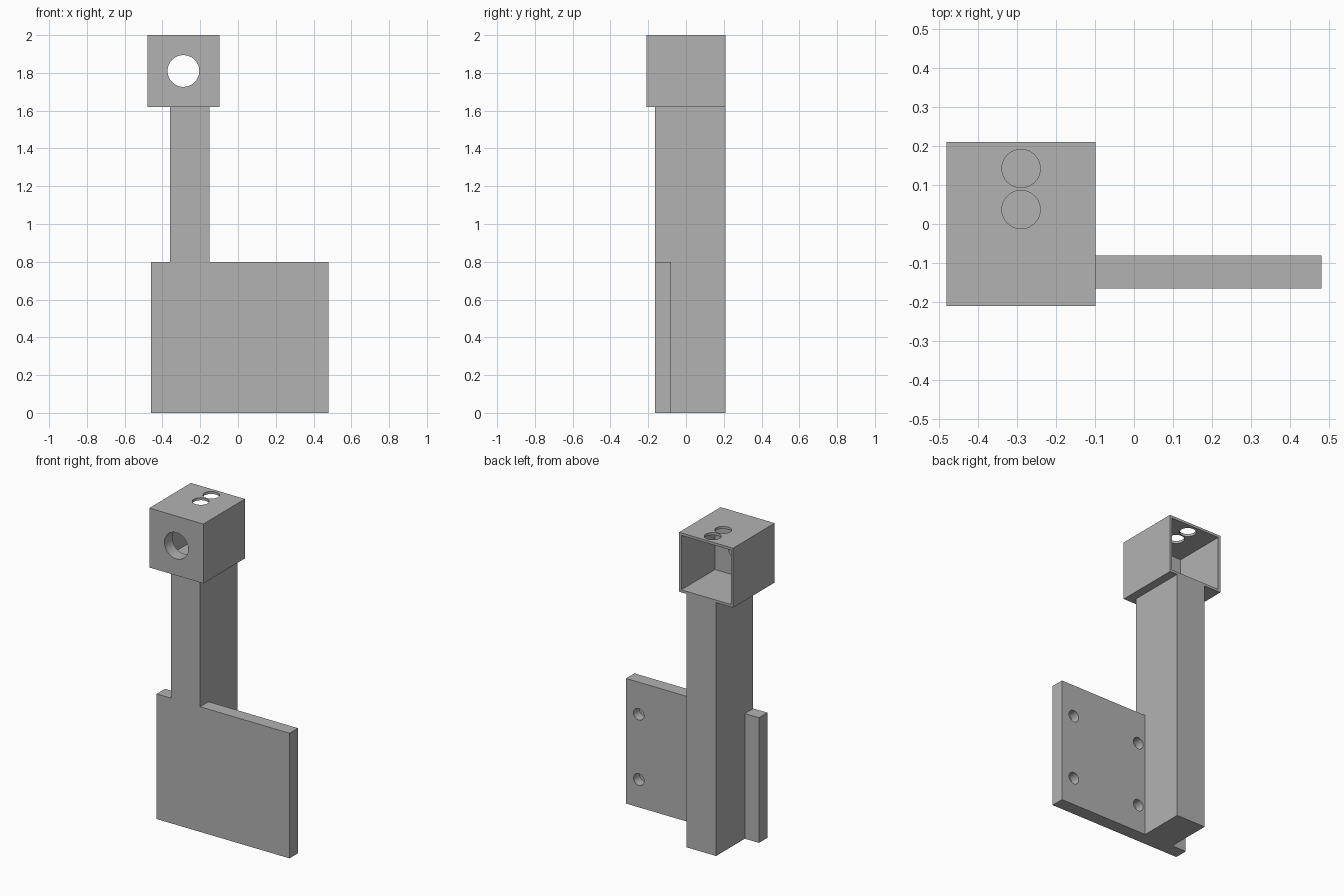
import bpy, math
from mathutils import Vector

old = bpy.data.objects.get("Cube")
if old:
    bpy.data.objects.remove(old, do_unlink=True)

# Single plain grey
grey = bpy.data.materials.new("plain_grey")
grey.use_nodes = True
colour = (0.448, 0.448, 0.448, 1)
grey.diffuse_color = colour
bsdf = next(n for n in grey.node_tree.nodes if n.type == 'BSDF_PRINCIPLED')
bsdf.inputs["Base Color"].default_value = colour
bsdf.inputs["Roughness"].default_value = 0.7


def box(name, low, high):
    """Box between two opposite corners."""
    low, high = Vector(low), Vector(high)
    bpy.ops.mesh.primitive_cube_add(size=1, location=(low + high) / 2)
    ob = bpy.context.object
    ob.name = name
    ob.scale = high - low
    bpy.ops.object.transform_apply(location=True, rotation=False, scale=True)
    ob.data.materials.append(grey)
    return ob


def rod(name, centre, radius, length, along_y=True):
    """Round cutter along y or z."""
    bpy.ops.mesh.primitive_cylinder_add(
        vertices=48, radius=radius, depth=length, location=centre,
        rotation=(math.pi / 2 if along_y else 0, 0, 0))
    ob = bpy.context.object
    ob.name = name
    ob.data.materials.append(grey)
    return ob


def combine(target, other, operation='DIFFERENCE'):
    """Apply a boolean and discard the helper."""
    other.hide_render = True
    mod = target.modifiers.new("combine", 'BOOLEAN')
    mod.operation = operation
    mod.solver = 'EXACT'
    mod.object = other
    bpy.context.view_layer.objects.active = target
    bpy.ops.object.modifier_apply(modifier=mod.name)
    bpy.data.objects.remove(other, do_unlink=True)


def finish(ob):
    bpy.ops.object.select_all(action='DESELECT')
    ob.select_set(True)
    bpy.context.view_layer.objects.active = ob
    bpy.ops.object.shade_smooth_by_angle(angle=math.radians(30))


# Column with the mounting plate flush with its front
stand = box("column_and_plate", (-0.36, -0.165, 0), (-0.152, 0.21, 1.62))
plate = box("plate", (-0.46, -0.165, 0), (0.48, -0.08, 0.8))
combine(stand, plate, 'UNION')

# Four blind screw holes in the back of the plate
for x in (-0.10, 0.39):
    for z in (0.178, 0.595):
        combine(stand, rod("screw_hole", (x, -0.08, z), 0.037, 0.12))
finish(stand)

# Hollow head, open at the back, with a thick front wall
wall = 0.016
left, right, bottom, top = -0.48, -0.098, 1.62, 2.0
head = box("hollow_head", (left, -0.21, bottom), (right, 0.21, top))
combine(head, box("cavity", (left + wall, -0.13, bottom + wall),
                  (right - wall, 0.3, top - wall)))

# Round opening in the front and two in the top
mid = (left + right) / 2
combine(head, rod("front_opening", (mid, -0.19, 1.81), 0.084, 0.2))
for y in (0.037, 0.142):
    combine(head, rod("top_opening", (mid, y, top), 0.049, 0.1, along_y=False))
finish(head)
